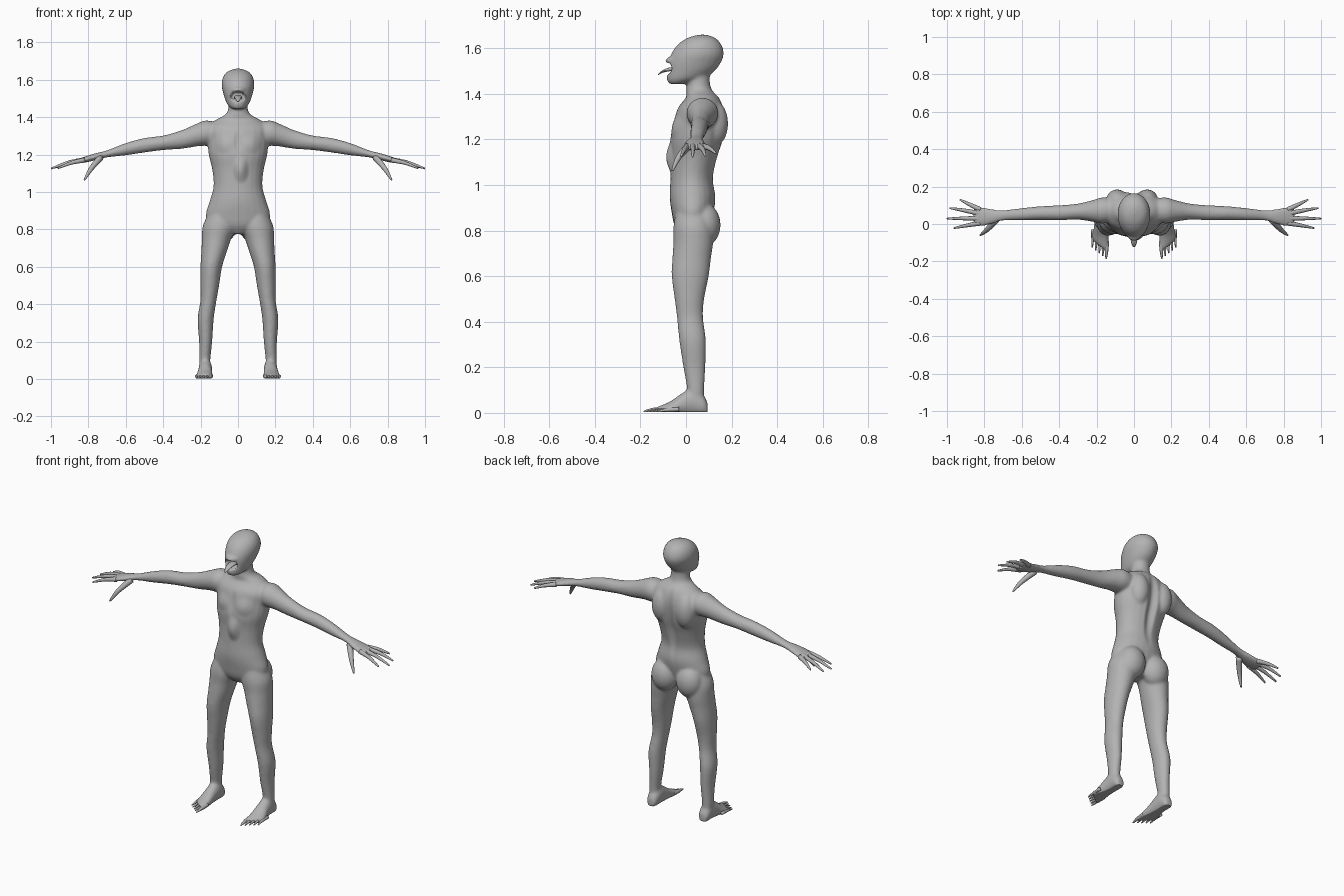
import bpy, bmesh, math
from mathutils import Vector, Matrix

cube = bpy.data.objects.get("Cube")
if cube:
    bpy.data.objects.remove(cube, do_unlink=True)


def material(name, value):
    m = bpy.data.materials.new(name)
    m.use_nodes = True
    color = (value, value, value, 1)
    m.diffuse_color = color
    m.node_tree.nodes["Principled BSDF"].inputs["Base Color"].default_value = color
    return m


SKIN = material("grey skin", 0.45)


def spline(rows, steps=4):
    """Catmull-Rom interpolation of rows of numbers."""
    rows = [Vector(r) for r in rows]
    out = []
    for i in range(len(rows) - 1):
        a, b, c, d = (rows[max(0, min(len(rows) - 1, i + k))] for k in (-1, 0, 1, 2))
        for s in range(steps):
            t = s / steps
            out.append(b + (c - a) * (t / 2) + (a * 2 - b * 5 + c * 4 - d) * (t * t / 2)
                       + (b * 3 - a - c * 3 + d) * (t ** 3 / 2))
    return out + [rows[-1]]


def loft(bm, sections, side=1, n=24):
    """Skin closed ellipses, each given as centre and two half-axis vectors."""
    rings = []
    for c, u, v in sections:
        ring = []
        for k in range(n):
            a = 2 * math.pi * k / n
            p = Vector(c) + Vector(u) * math.cos(a) + Vector(v) * math.sin(a)
            ring.append(bm.verts.new((p.x * side, p.y, p.z)))
        rings.append(ring)
    for r, s in zip(rings, rings[1:]):
        for k in range(n):
            bm.faces.new((r[k], r[(k + 1) % n], s[(k + 1) % n], s[k]))
    bm.faces.new(rings[0])
    bm.faces.new(rings[-1])


def upright(bm, rows, side=1):
    """Rows: z, centre x, half width, front y, back y."""
    loft(bm, [((x, (f + b) / 2, z), (w, 0, 0), (0, (b - f) / 2, 0))
              for z, x, w, f, b in spline(rows)], side)


def digit(bm, points, radius, tip, side):
    """Tapered finger or toe along a short path."""
    path = [Vector(p) for p in spline(points)]
    sections = []
    for i, p in enumerate(path):
        d = (path[min(i + 1, len(path) - 1)] - path[max(i - 1, 0)]).normalized()
        u = d.cross(Vector((0, 0, 1))).normalized()
        t = i / (len(path) - 1)
        r = radius + (tip - radius) * t ** 1.5
        sections.append((p, u * r, d.cross(u) * r))
    loft(bm, sections, side, 10)


def ellipsoid(bm, c, r):
    bmesh.ops.create_uvsphere(bm, u_segments=24, v_segments=16, radius=1,
                              matrix=Matrix.Translation(c) @ Matrix.Diagonal((*r, 1)))


def finish(bm, name):
    bmesh.ops.recalc_face_normals(bm, faces=bm.faces)
    me = bpy.data.meshes.new(name)
    bm.to_mesh(me)
    bm.free()
    me.materials.append(SKIN)
    me.polygons.foreach_set("use_smooth", [True] * len(me.polygons))
    ob = bpy.data.objects.new(name, me)
    bpy.context.collection.objects.link(ob)
    return ob


bm = bmesh.new()

# Torso and neck
upright(bm, [
    (.775, 0, .05, -.02, .08), (.82, 0, .15, -.05, .10), (.88, 0, .172, -.063, .12),
    (.95, 0, .152, -.072, .13), (1.03, 0, .131, -.068, .12), (1.12, 0, .138, -.066, .14),
    (1.2, 0, .157, -.07, .165), (1.28, 0, .163, -.055, .173), (1.34, 0, .168, -.035, .165),
    (1.385, 0, .12, .0, .145), (1.415, 0, .066, .0, .115), (1.45, 0, .052, .005, .105),
    (1.5, 0, .05, .01, .105)])

# Head
upright(bm, [
    (1.443, 0, .03, -.075, -.01), (1.465, 0, .055, -.085, .075), (1.5, 0, .071, -.082, .125),
    (1.535, 0, .081, -.08, .152), (1.575, 0, .088, -.065, .166), (1.615, 0, .08, -.038, .156),
    (1.645, 0, .055, .005, .13), (1.66, 0, .012, .055, .09)])

# Buttocks and shoulder blades
for s in (-1, 1):
    ellipsoid(bm, (.083 * s, .08, .825), (.08, .072, .095))
    ellipsoid(bm, (.08 * s - .01, .125, 1.27), (.06, .06, .1))

for s in (-1, 1):
    # Legs
    upright(bm, [
        (.9, .09, .06, -.04, .1), (.82, .1, .088, -.055, .12), (.75, .115, .078, -.055, .12),
        (.68, .128, .068, -.06, .11), (.6, .143, .058, -.063, .1), (.5, .151, .05, -.05, .08),
        (.42, .158, .043, -.04, .075), (.32, .173, .043, -.03, .087), (.2, .173, .035, -.012, .085),
        (.1, .178, .03, .005, .08), (.04, .176, .03, .0, .08)], s)
    # Feet, rows: y, centre x, half width, top, slant
    loft(bm, [((x, y, h / 2 - .005), (w, e, 0), (0, 0, h / 2 + .005))
              for y, x, w, h, e in spline([
                  (.095, .174, .02, .045, 0), (.075, .174, .033, .08, 0), (.03, .174, .036, .11, 0),
                  (-.02, .176, .038, .085, .005), (-.065, .179, .044, .052, .015),
                  (-.1, .181, .046, .034, .03), (-.12, .181, .044, .024, .035)])], s)
    # Arms and palms, rows: x, y, z, half depth, half height
    loft(bm, [((x, y, z), (0, dy, 0), (0, 0, dz)) for x, y, z, dy, dz in spline([
        (.1, .075, 1.31, .06, .06), (.17, .072, 1.315, .07, .068), (.22, .07, 1.305, .058, .061),
        (.3, .066, 1.281, .043, .05), (.4, .06, 1.263, .04, .039), (.5, .058, 1.25, .037, .039),
        (.6, .052, 1.229, .033, .033), (.7, .046, 1.204, .028, .019), (.76, .04, 1.189, .04, .019),
        (.82, .039, 1.173, .052, .016), (.86, .042, 1.163, .046, .011)])], s)

raw = finish(bm, "body")

# Fuse the lofts into one skin
fuse = raw.modifiers.new("fuse", "REMESH")
fuse.mode = "VOXEL"
fuse.voxel_size = .007
relax = raw.modifiers.new("relax", "SMOOTH")
relax.factor = .5
relax.iterations = 10
fused = bpy.data.meshes.new_from_object(
    raw.evaluated_get(bpy.context.evaluated_depsgraph_get()))
raw.modifiers.clear()
raw.data = fused
if not fused.materials:
    fused.materials.append(SKIN)

# Sculpted dents and swellings: centre, radii, push along y
SCULPT = [
    ((0, .16, 1.17), (.04, .1, .27), -.022),     # spine furrow
    ((0, -.06, 1.27), (.025, .06, .1), .008),    # breastbone furrow
    ((.015, -.07, 1.12), (.05, .06, .08), -.022),  # belly swelling
    ((.08, -.06, 1.26), (.07, .07, .06), -.01),  # chest
    ((-.08, -.06, 1.26), (.07, .07, .06), -.01),
    ((0, -.075, 1.548), (.055, .06, .022), -.014),  # upper lip
]
for v in fused.vertices:
    p = v.co.copy()
    for c, r, push in SCULPT:
        d = sum(((p[i] - c[i]) / r[i]) ** 2 for i in range(3))
        if d < 1:
            v.co.y += push * (1 - d) ** 2
    # Open mouth
    d = 1 - (p.x / .04) ** 2 - ((p.z - 1.512) / .027) ** 2
    if d > 0 and p.y < .0:
        v.co.y += .055 * min(1, 2.5 * d)
    v.co.z = max(v.co.z, .003)
fused.polygons.foreach_set("use_smooth", [True] * len(fused.polygons))

# Tongue
bm = bmesh.new()
loft(bm, [((0, y, z), (w, 0, 0), (0, h * .3, h)) for y, z, w, h in spline([
    (-.01, 1.503, .022, .009), (-.06, 1.509, .021, .009),
    (-.1, 1.5, .015, .007), (-.123, 1.484, .005, .003)])], 1, 16)
finish(bm, "tongue")

# Fingers and toes
FINGERS = [((.82, .076, 1.171), (.88, .105, 1.16), (.93, .13, 1.14)),
           ((.82, .055, 1.173), (.91, .073, 1.157), (.985, .085, 1.128)),
           ((.82, .03, 1.173), (.91, .03, 1.157), (1.0, .029, 1.125)),
           ((.82, .005, 1.171), (.89, -.007, 1.156), (.963, -.022, 1.127))]
for s, label in ((1, "left"), (-1, "right")):
    bm = bmesh.new()
    for f in FINGERS:
        digit(bm, f, .0135, .004, s)
    digit(bm, ((.735, .025, 1.185), (.785, -.03, 1.125), (.822, -.06, 1.063)), .018, .004, s)
    finish(bm, label + "_fingers")

    bm = bmesh.new()
    for i in range(5):
        x, y = .146 + .0185 * i, -.09 + .015 * i
        r = .013 if i == 0 else .0095
        digit(bm, ((x, y, .016), (x + .001, y - .055, .013), (x + .003, y - .096, .006)), r, .003, s)
    finish(bm, label + "_toes")
